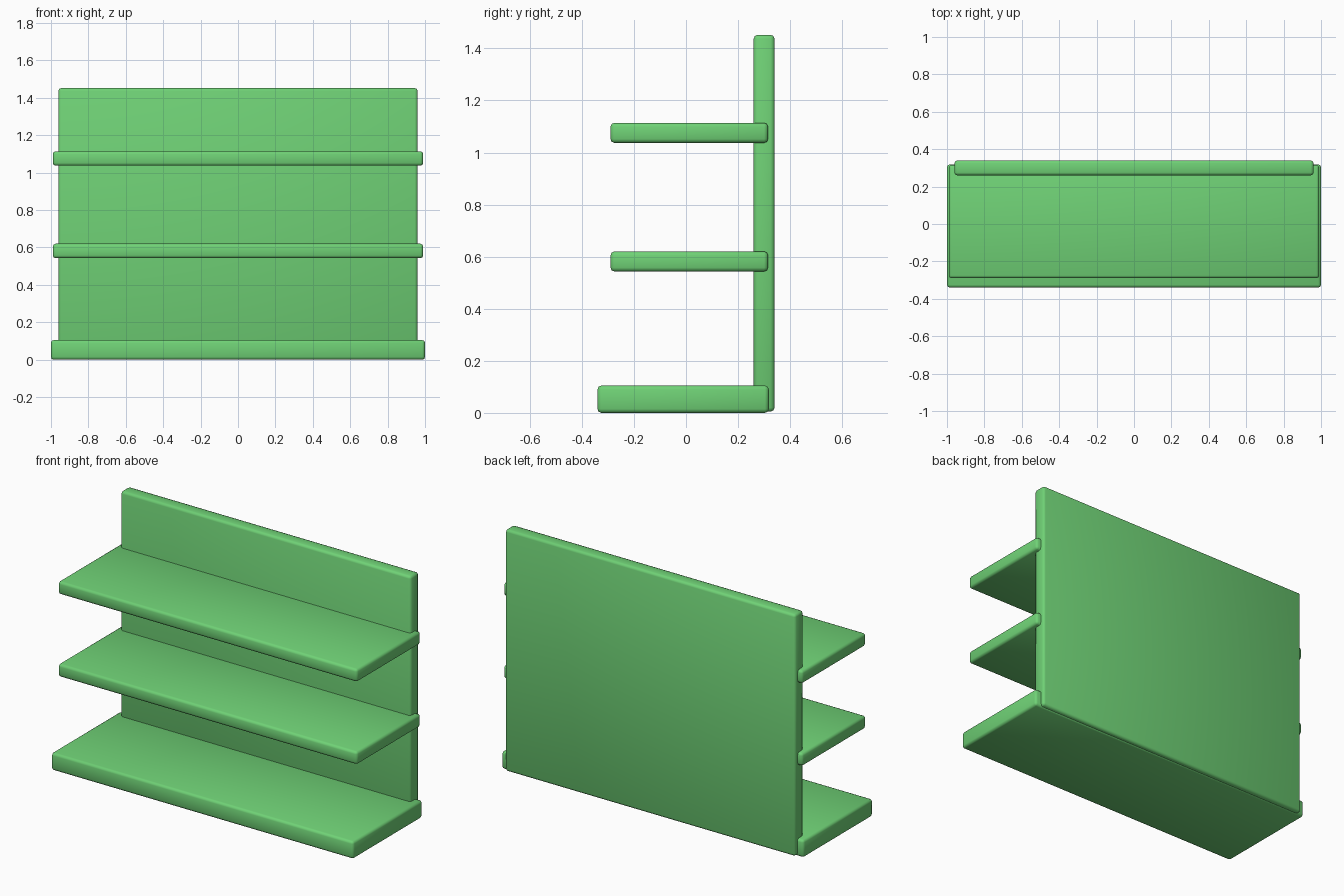
import bpy
import bmesh
from mathutils import Vector

default = bpy.data.objects.get("Cube")
if default:
    bpy.data.objects.remove(default, do_unlink=True)

# One green for the whole unit
GREEN = (0.16, 0.64, 0.18, 1.0)
green = bpy.data.materials.new("shelf green")
green.use_nodes = True
green.diffuse_color = GREEN
green.node_tree.nodes["Principled BSDF"].inputs["Base Color"].default_value = GREEN


def board(name, half_width, y_range, z_range):
    """A rounded board, symmetric in x, spanning the given y and z ranges."""
    low = Vector((-half_width, y_range[0], z_range[0]))
    high = Vector((half_width, y_range[1], z_range[1]))
    bm = bmesh.new()
    bmesh.ops.create_cube(bm, size=1)
    bmesh.ops.scale(bm, vec=high - low, verts=bm.verts)
    bmesh.ops.translate(bm, vec=(high - low) / 2, verts=bm.verts)
    mesh = bpy.data.meshes.new(name)
    # Origin sits at the middle of the board
    bmesh.ops.translate(bm, vec=-(high - low) / 2, verts=bm.verts)
    for face in bm.faces:
        face.smooth = True
    bm.to_mesh(mesh)
    bm.free()
    mesh.materials.append(green)
    obj = bpy.data.objects.new(name, mesh)
    obj.location = (low + high) / 2
    bpy.context.collection.objects.link(obj)
    bevel = obj.modifiers.new("rounded edges", 'BEVEL')
    bevel.width = 0.015
    bevel.segments = 2
    return obj


# Upright back panel
board("back_panel", 0.96, (0.26, 0.34), (0.005, 1.452))

# Deep, thick bottom shelf
board("base_shelf", 1.0, (-0.34, 0.318), (0.0, 0.105))

# Two thinner shelves above
for name, bottom in (("middle_shelf", 0.543), ("upper_shelf", 1.037)):
    board(name, 0.99, (-0.29, 0.315), (bottom, bottom + 0.077))
